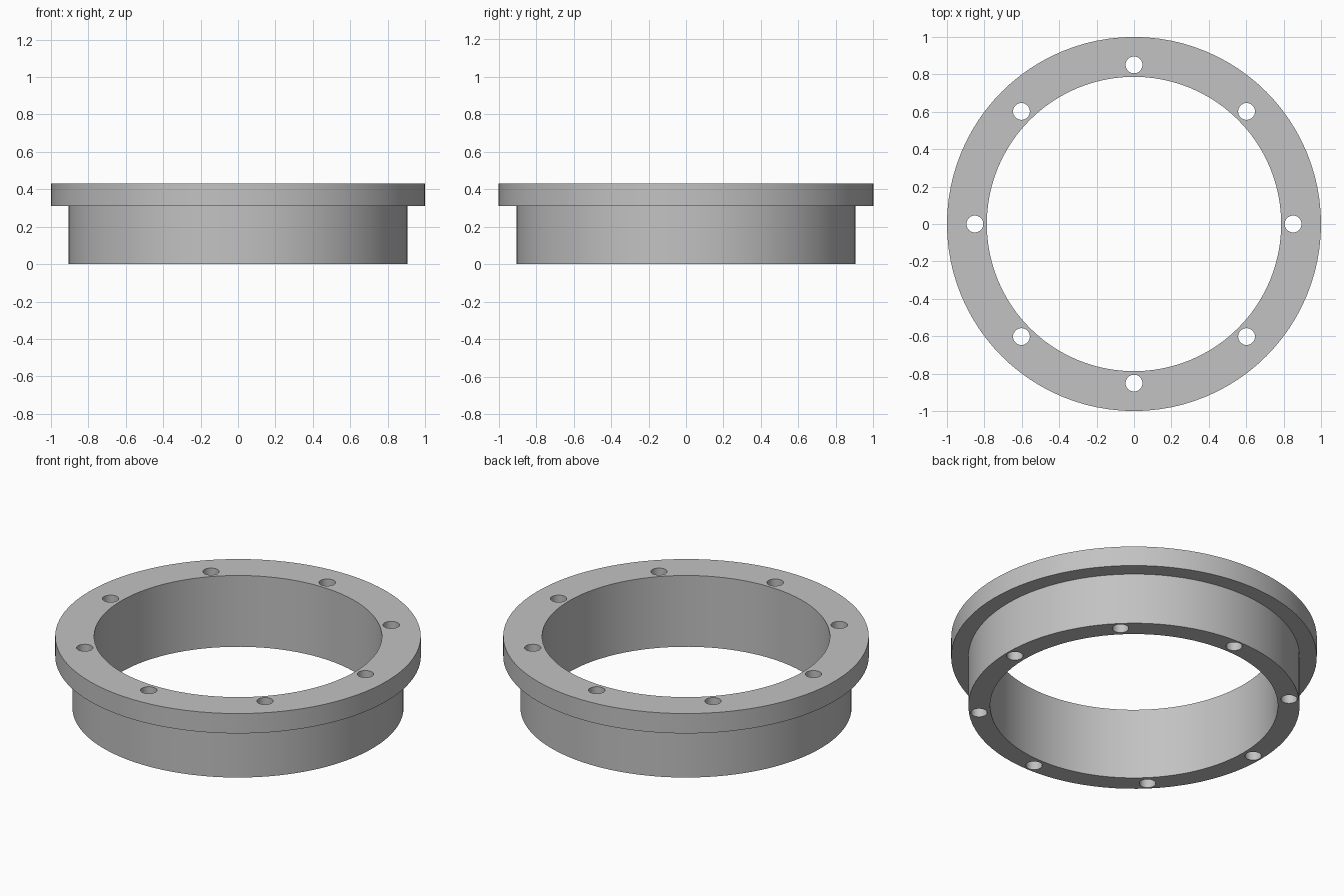
import bpy
import bmesh
import math
from mathutils import Matrix, Vector

SIDES = 96
HOLES = 8
BORE, BODY, FLANGE = 0.787, 0.906, 1.0
STEP, TOP = 0.31, 0.43
HOLE_CIRCLE, HOLE_RADIUS = 0.851, 0.045

default = bpy.data.objects.get("Cube")
if default:
    bpy.data.objects.remove(default, do_unlink=True)

# Plain grey metal
grey = bpy.data.materials.new("grey_metal")
grey.use_nodes = True
colour = (0.54, 0.54, 0.54, 1)
grey.diffuse_color = colour
grey.node_tree.nodes["Principled BSDF"].inputs["Base Color"].default_value = colour


def make_object(name, bm):
    bmesh.ops.recalc_face_normals(bm, faces=bm.faces[:])
    mesh = bpy.data.meshes.new(name)
    bm.to_mesh(mesh)
    bm.free()
    mesh.materials.append(grey)
    obj = bpy.data.objects.new(name, mesh)
    bpy.context.collection.objects.link(obj)
    return obj


# Flanged ring: stepped wall section turned around the vertical axis
bm = bmesh.new()
section = [(BORE, 0), (BODY, 0), (BODY, STEP), (FLANGE, STEP), (FLANGE, TOP), (BORE, TOP)]
verts = [bm.verts.new((r, 0, z)) for r, z in section]
edges = [bm.edges.new((v, verts[i - 1])) for i, v in enumerate(verts)]
bmesh.ops.spin(bm, geom=verts + edges, cent=(0, 0, 0), axis=(0, 0, 1),
               angle=math.tau, steps=SIDES, use_merge=True)
bmesh.ops.remove_doubles(bm, verts=bm.verts[:], dist=0.0001)
ring = make_object("flanged_ring", bm)

# Bolt hole cutters, evenly spaced around the wall
bm = bmesh.new()
for i in range(HOLES):
    angle = math.tau * i / HOLES
    spot = Vector((math.cos(angle), math.sin(angle), 0)) * HOLE_CIRCLE
    spot.z = TOP / 2
    bmesh.ops.create_cone(bm, cap_ends=True, segments=32, radius1=HOLE_RADIUS,
                          radius2=HOLE_RADIUS, depth=TOP * 2,
                          matrix=Matrix.Translation(spot))
cutter = make_object("bolt_hole_cutter", bm)
cutter.hide_render = True

# Drill the holes right through, then discard the cutter
drill = ring.modifiers.new("bolt_holes", "BOOLEAN")
drill.operation = "DIFFERENCE"
drill.solver = "EXACT"
drill.object = cutter
bpy.ops.object.select_all(action="DESELECT")
ring.select_set(True)
bpy.context.view_layer.objects.active = ring
bpy.ops.object.modifier_apply(modifier=drill.name)
bpy.data.objects.remove(cutter, do_unlink=True)

# Smooth round walls with crisp rims
bpy.ops.object.shade_smooth_by_angle(angle=math.radians(30))
